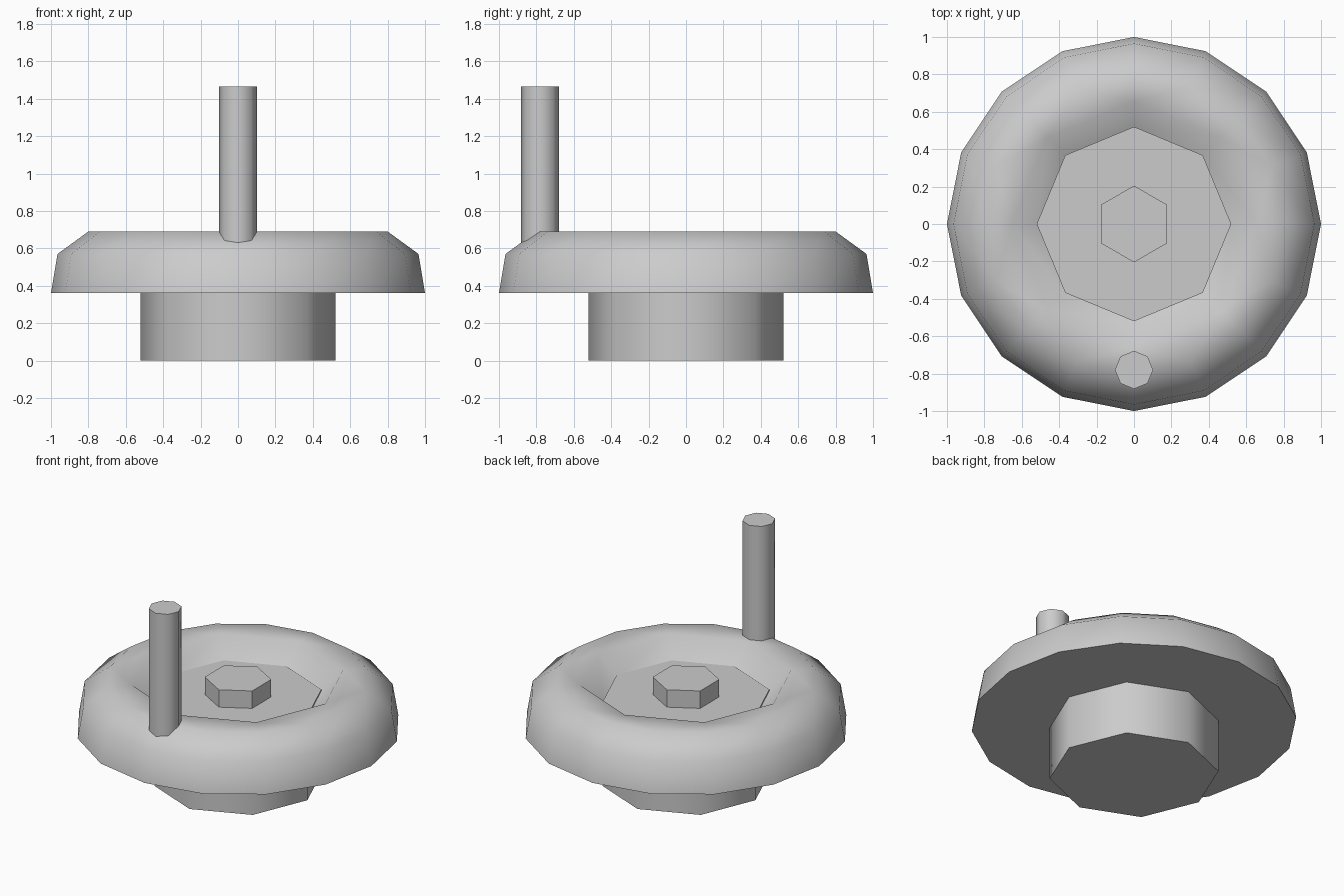
import bpy, bmesh, math

cube = bpy.data.objects.get("Cube")
if cube:
    bpy.data.objects.remove(cube)

# One flat grey for every part
grey = bpy.data.materials.new("light_grey")
grey.use_nodes = True
colour = (0.6, 0.6, 0.6, 1)
grey.diffuse_color = colour
grey.node_tree.nodes["Principled BSDF"].inputs["Base Color"].default_value = colour


def make_object(name, bm, smooth_angle=None):
    bmesh.ops.recalc_face_normals(bm, faces=bm.faces)
    mesh = bpy.data.meshes.new(name)
    bm.to_mesh(mesh)
    bm.free()
    obj = bpy.data.objects.new(name, mesh)
    bpy.context.collection.objects.link(obj)
    mesh.materials.append(grey)
    if smooth_angle:
        bpy.ops.object.select_all(action='DESELECT')
        obj.select_set(True)
        bpy.context.view_layer.objects.active = obj
        bpy.ops.object.shade_smooth_by_angle(angle=math.radians(smooth_angle))
    return obj


def ring(bm, radius, z, sides, turn=0.0, cy=0.0):
    """Regular polygon of vertices, first corner on +y."""
    verts = []
    for i in range(sides):
        a = math.pi / 2 + turn + 2 * math.pi * i / sides
        verts.append(bm.verts.new((radius * math.cos(a), cy + radius * math.sin(a), z)))
    return verts


def bridge(bm, a, b):
    n = len(a)
    for i in range(n):
        bm.faces.new((a[i], a[(i + 1) % n], b[(i + 1) % n], b[i]))


def prism(name, radius, z0, z1, sides, cy=0.0, smooth_angle=None):
    bm = bmesh.new()
    low = ring(bm, radius, z0, sides, cy=cy)
    high = ring(bm, radius, z1, sides, cy=cy)
    bridge(bm, low, high)
    bm.faces.new(low)
    bm.faces.new(high)
    return make_object(name, bm, smooth_angle)


# Wheel: 16-sided outside, eight-sided sloping recess on top
bm = bmesh.new()
outer = [ring(bm, r, z, 16) for r, z in ((1.0, 0.36), (0.965, 0.57), (0.8, 0.69))]
for low, high in zip(outer, outer[1:]):
    bridge(bm, low, high)
bm.faces.new(outer[0])
rim = ring(bm, 0.655, 0.69, 8)
floor = ring(bm, 0.52, 0.56, 8)
top = outer[-1]
for i in range(8):
    j = (i + 1) % 8
    a, b, c = top[2 * i], top[2 * i + 1], top[(2 * i + 2) % 16]
    bm.faces.new((a, b, rim[i]))
    bm.faces.new((rim[i], b, rim[j]))
    bm.faces.new((b, c, rim[j]))
bridge(bm, rim, floor)
bm.faces.new(floor)
make_object("wheel_rim", bm, 55)

# Hub, centre bolt and crank handle
prism("hub", 0.52, 0.0, 0.57, 8, smooth_angle=55)
prism("centre_bolt", 0.205, 0.55, 0.688, 6)
prism("crank_handle", 0.102, 0.5, 1.465, 8, cy=-0.78, smooth_angle=55)
